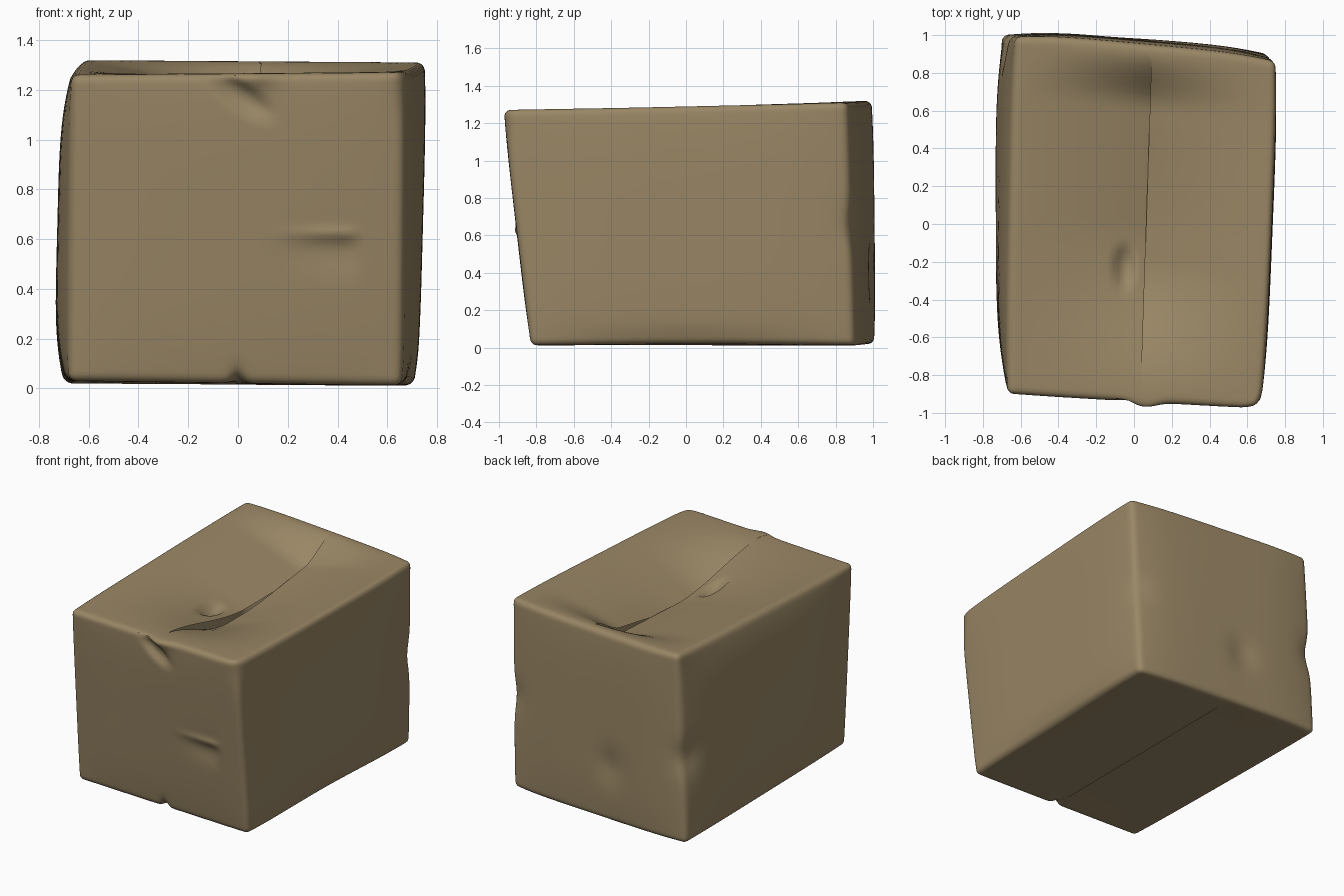
import bpy, bmesh, math
from mathutils import Vector

cube = bpy.data.objects.get("Cube")
if cube:
    bpy.data.objects.remove(cube, do_unlink=True)

card = bpy.data.materials.new("brown cardboard")
card.use_nodes = True
card.diffuse_color = (0.32, 0.24, 0.13, 1)
card.node_tree.nodes["Principled BSDF"].inputs["Base Color"].default_value = card.diffuse_color

# Leaning corners of the box, keyed by the signs of x, y, z
CORNERS = {
    (-1, -1, -1): (-0.68, -0.80, 0.03), (1, -1, -1): (0.66, -0.83, 0.01),
    (-1, 1, -1): (-0.70, 1.0, 0.02), (1, 1, -1): (0.71, 0.90, 0.01),
    (-1, -1, 1): (-0.67, -0.90, 1.26), (1, -1, 1): (0.67, -0.98, 1.27),
    (-1, 1, 1): (-0.63, 0.99, 1.32), (1, 1, 1): (0.75, 0.86, 1.31),
}
HALF = Vector((0.71, 0.93, 0.64))
RADIUS = 0.035

# Dents and bulges: centre, spread, push
DENTS = [
    ((0.70, 0.0, 0.0), (0.1, 0.7, 0.09), (-0.02, 0, 0.01)),
    ((0.73, 0.92, 0.65), (0.1, 0.1, 0.12), (-0.015, -0.015, 0)),
    ((-0.72, 0.98, 0.60), (0.12, 0.12, 0.12), (0.025, -0.025, 0)),
    ((0.67, -0.98, 1.25), (0.06, 0.06, 0.2), (-0.015, 0.015, 0)),
    ((0.0, -0.84, 0.0), (0.03, 0.1, 0.06), (0, 0.03, 0.025)),  # bottom notch
    ((-0.1, 0.97, 0.4), (0.1, 0.15, 0.12), (0, -0.02, 0)),
    ((0.06, -0.95, 1.26), (0.08, 0.12, 0.05), (0, -0.03, 0)),
]


def bump(p, centre, spread):
    return math.exp(-sum(((p[i] - centre[i]) / spread[i]) ** 2 for i in range(3)))


def ramp(t):
    t = max(0, min(1, t))
    return t * t * (3 - 2 * t)


def ease(t):
    """Pack the grid lines near the seam and the edges."""
    return math.copysign(ramp(abs(t)), t)


def soften(u):
    """Round the edges of the unit cube."""
    p = Vector([u[i] * HALF[i] for i in range(3)])
    core = Vector([max(RADIUS - h, min(h - RADIUS, c)) for c, h in zip(p, HALF)])
    out = p - core
    if out.length > 1e-6:
        p = core + out.normalized() * max(abs(c) for c in out)
    return Vector([p[i] / HALF[i] for i in range(3)])


def lean(u):
    """Carry the unit cube onto the leaning corners."""
    p = Vector((0, 0, 0))
    for signs, corner in CORNERS.items():
        w = 1
        for s, c in zip(signs, u):
            w *= (1 + s * c) / 2
        p += w * Vector(corner)
    return p


def swell(e):
    """Let the four walls belly outwards."""
    along_x, along_y, along_z = [1 - c ** 4 for c in e]
    left, right = max(0, -e.x), max(0, e.x)
    front, back = max(0, -e.y), max(0, e.y)
    x = right * along_y * (0.015 + 0.015 * along_z) - left * along_y * (0.005 + 0.05 * along_z)
    y = back * along_x * (0.025 + 0.015 * along_z) - front * along_x * 0.015 * along_z
    return Vector((x, y, 0))


def shape(u, side):
    e = soften([ease(c) for c in u])
    p = lean(e) + swell(e)
    near = (1 - abs(e.x)) ** 1.4
    if u[2] > 0.999:
        # Sagging top flaps, the two edges sinking at different places
        p.x += 0.035 * (1 - abs(e.x)) * ramp((1 - abs(e.y)) / 0.1)
        if side < 0:
            p.z -= near * 0.165 * ramp((0.95 - e.y) / 0.3) * ramp(e.y + 0.98)
            r = math.hypot((p.x + 0.05) / 0.05, (p.y + 0.23) / 0.1)
            p.z -= 0.04 * math.exp(-r ** 4)
        else:
            drop = 0.55 * ramp((0.95 - e.y) / 0.3) + 0.45 * ramp((0.95 - e.y) / 1.0)
            p.z -= near * 0.19 * drop * ramp((e.y + 0.95) / 0.75)
    elif u[2] < -0.999 and side < 0:
        # Bottom flap stepping slightly inwards at the seam
        p.z += near * ramp((1 - abs(e.y)) / 0.3) * 0.01
    for centre, spread, push in DENTS:
        p += bump(p, centre, spread) * Vector(push)
    if u[1] < -0.999:
        # Torn oval near the top and a tapering crease on the front
        dx, dz = p.x - 0.02, p.z - 1.17
        a, b = (0.83 * dx - 0.55 * dz) / 0.12, (0.55 * dx + 0.83 * dz) / 0.045
        p.y += 0.03 * math.exp(-(a * a + b * b) ** 2)
        crease = ramp((p.x - 0.08) / 0.36) * ramp((0.5 - p.x) / 0.06)
        p.y -= crease * 0.015 * math.exp(-((p.z - 0.62) / 0.03) ** 2)
        p.y += crease * 0.015 * math.exp(-((p.z - 0.55) / 0.08) ** 2)
    return p


# Box with fine panels, cut open along the top and bottom seams
bm = bmesh.new()
bmesh.ops.create_cube(bm, size=2)
bmesh.ops.subdivide_edges(bm, edges=bm.edges[:], cuts=63, use_grid_fill=True)
seams = [e for e in bm.edges if all(abs(v.co.x) < 1e-4 and abs(v.co.z) > 0.999
                                    and abs(v.co.y) < 0.999 for v in e.verts)]
bmesh.ops.split_edges(bm, edges=seams)
placed = []
for v in bm.verts:
    side = sum(f.calc_center_median().x for f in v.link_faces)
    placed.append(shape(v.co.copy(), side))
for v, p in zip(bm.verts, placed):
    v.co = p
bmesh.ops.recalc_face_normals(bm, faces=bm.faces[:])
mesh = bpy.data.meshes.new("box_shell")
bm.to_mesh(mesh)
bm.free()
mesh.materials.append(card)
shell = bpy.data.objects.new("box_shell", mesh)
bpy.context.collection.objects.link(shell)

bpy.context.view_layer.objects.active = shell
shell.select_set(True)
bpy.ops.object.shade_smooth_by_angle(angle=math.radians(40))
